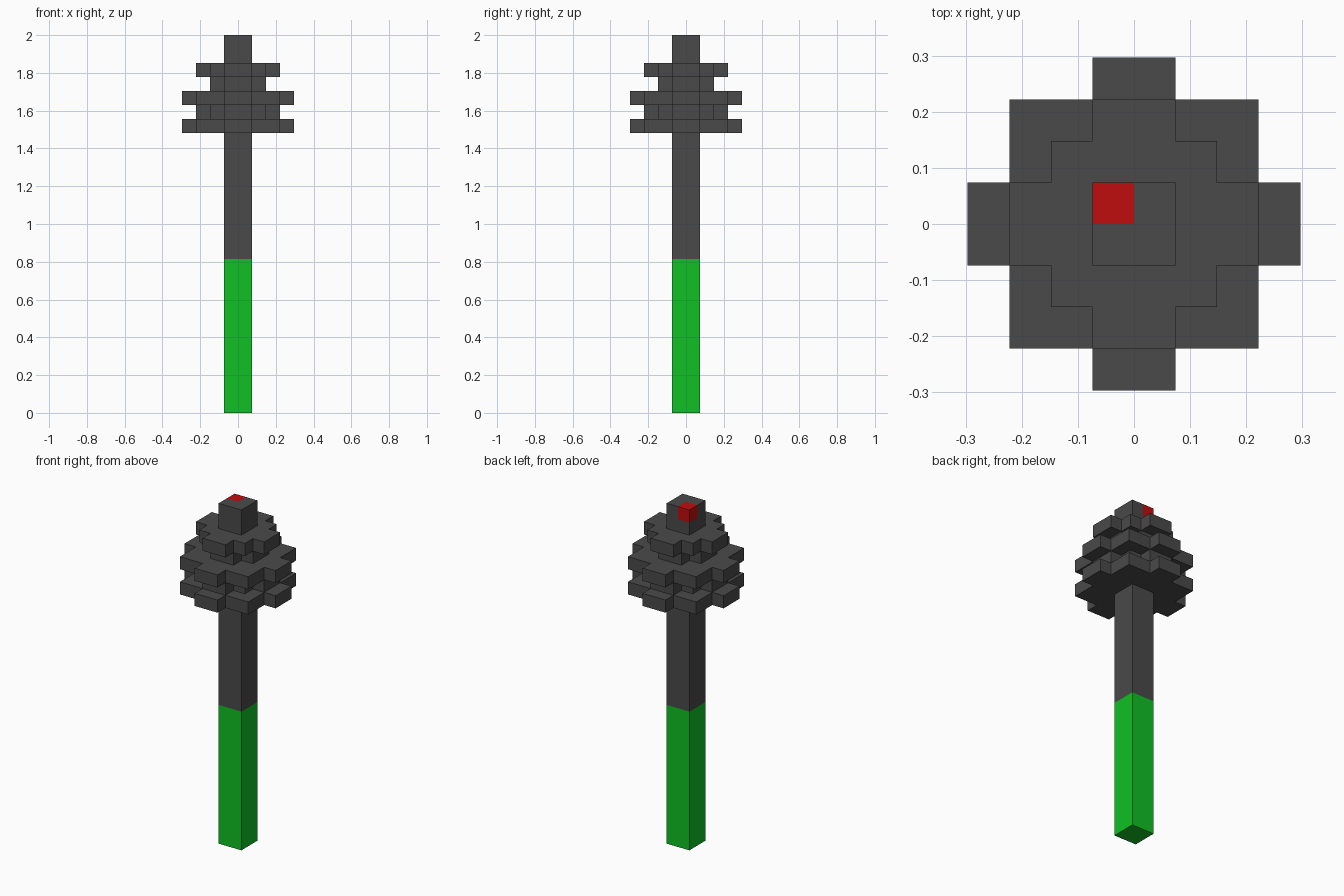
import bpy
import bmesh

cube = bpy.data.objects.get("Cube")
if cube:
    bpy.data.objects.remove(cube, do_unlink=True)

U = 2 / 27  # one block


def make_material(name, rgb):
    mat = bpy.data.materials.new(name)
    mat.use_nodes = True
    color = (*rgb, 1)
    mat.diffuse_color = color
    for node in mat.node_tree.nodes:
        if node.type == 'BSDF_PRINCIPLED':
            node.inputs["Base Color"].default_value = color
    return mat


grey = make_material("dark grey", (0.068, 0.068, 0.068))
green = make_material("green", (0.005, 0.53, 0.018))
red = make_material("red", (0.53, 0.004, 0.004))


def prism(name, outline, z0, z1, mat):
    """Extrude a flat outline (in blocks) from z0 up to z1."""
    bm = bmesh.new()
    base = bm.faces.new([bm.verts.new((x * U, y * U, z0 * U)) for x, y in outline])
    top = bmesh.ops.extrude_face_region(bm, geom=[base], use_keep_orig=True)
    verts = [g for g in top["geom"] if isinstance(g, bmesh.types.BMVert)]
    bmesh.ops.translate(bm, verts=verts, vec=(0, 0, (z1 - z0) * U))
    bmesh.ops.recalc_face_normals(bm, faces=bm.faces)
    mesh = bpy.data.meshes.new(name)
    bm.to_mesh(mesh)
    bm.free()
    mesh.materials.append(mat)
    obj = bpy.data.objects.new(name, mesh)
    bpy.context.collection.objects.link(obj)
    return obj


def rect(x0, x1, y0, y1):
    return [(x0, y0), (x1, y0), (x1, y1), (x0, y1)]


def stepped(core, reach):
    """Square core with a two-block-wide arm on each side."""
    points = []
    corner = [(reach, -1), (reach, 1), (core, 1)]
    if core > 1:
        corner.append((core, core))
        corner.append((1, core))
    else:
        corner = corner[:3]
    for _ in range(4):
        points += corner
        corner = [(-y, x) for x, y in corner]
    # drop points shared by neighbouring quarters
    return list(dict.fromkeys(points))


# Handle and shaft
square = rect(-1, 1, -1, 1)
prism("handle", square, 0, 11, green)
prism("shaft", square, 11, 20, grey)

# Head tiers: name, core half width, arm reach, bottom layer
for name, core, reach, z in (
    ("head_lower_tier", 3, 4, 20),
    ("head_lower_neck", 2, 3, 21),
    ("head_middle_tier", 3, 4, 22),
    ("head_upper_neck", 1, 2, 23),
    ("head_upper_tier", 2, 3, 24),
):
    prism(name, stepped(core, reach), z, z + 1, grey)

# Tip with a coloured block set in one corner
prism("tip_base", square, 25, 26, grey)
prism("tip_top", [(-1, -1), (1, -1), (1, 1), (0, 1), (0, 0), (-1, 0)], 26, 27, grey)
prism("tip_light", rect(-1, 0, 0, 1), 26, 27, red)
